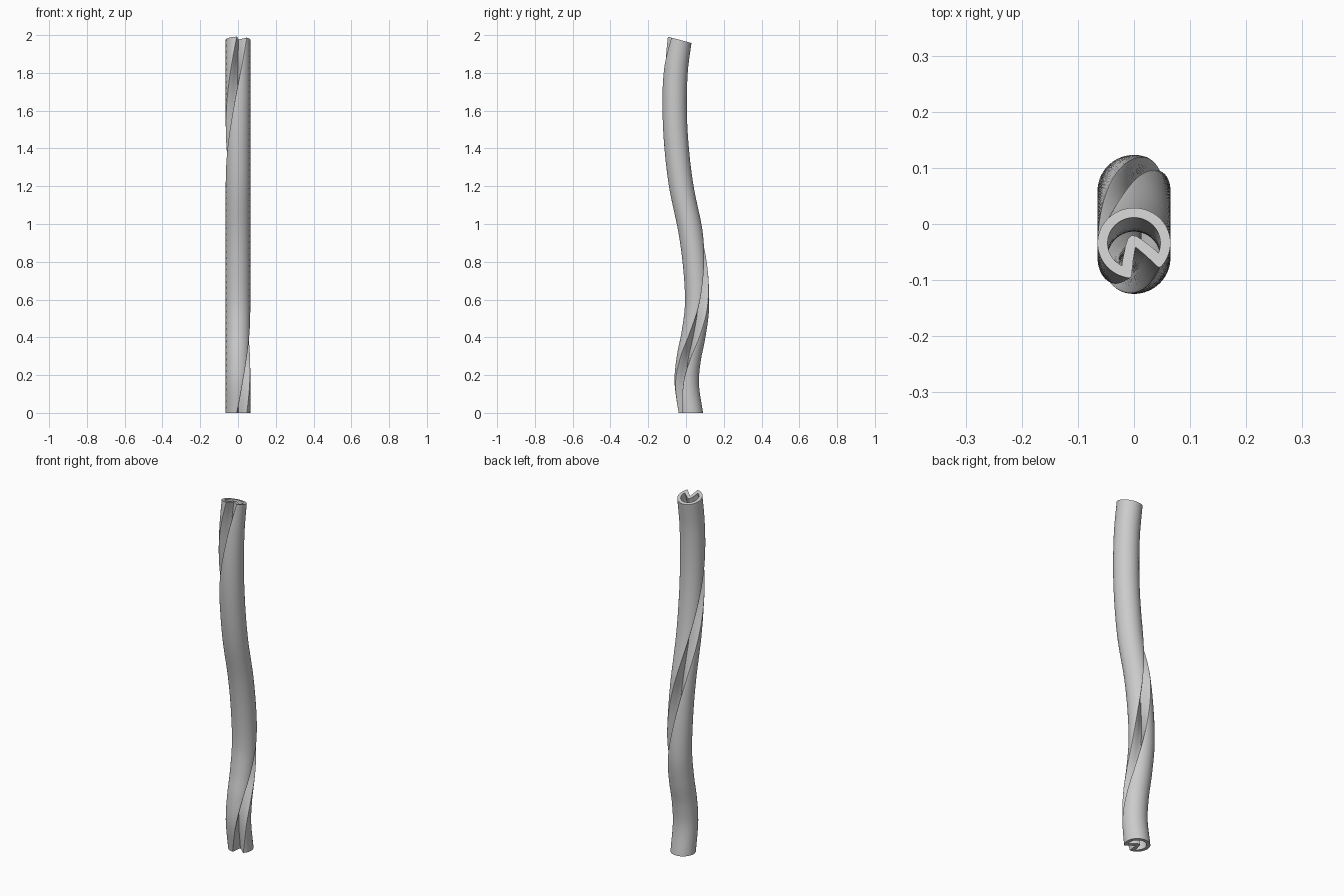
import bpy, math

if "Cube" in bpy.data.objects:
    bpy.data.objects.remove(bpy.data.objects["Cube"])

# Centre path (y, z), wavy in the y-z plane
PATH = [(0.025, 0.0), (0.004, 0.16), (0.015, 0.29), (0.039, 0.41), (0.058, 0.56),
        (0.052, 0.74), (0.026, 0.95), (-0.025, 1.2), (-0.051, 1.42),
        (-0.06, 1.62), (-0.054, 1.82), (-0.034, 1.975)]
RINGS = 110
ARC = 26


def path_point(t):
    """Non-uniform cubic through the path points; returns y, z and slope dy/dz."""
    z = t * PATH[-1][1]
    n = len(PATH)

    def slope(i):
        a, b = PATH[max(i - 1, 0)], PATH[min(i + 1, n - 1)]
        return (b[0] - a[0]) / (b[1] - a[1])
    i = next((k for k in range(n - 1) if z <= PATH[k + 1][1]), n - 2)
    (y0, z0), (y1, z1) = PATH[i], PATH[i + 1]
    h = z1 - z0
    s = (z - z0) / h
    m0, m1 = slope(i) * h, slope(i + 1) * h
    y = ((2*s**3 - 3*s**2 + 1) * y0 + (s**3 - 2*s**2 + s) * m0
         + (3*s**2 - 2*s**3) * y1 + (s**3 - s**2) * m1)
    return y, z, slope(i) * (1 - s) + slope(i + 1) * s


def mirrored_loop(start, radius, first_angle):
    """Half outline from the notch to the far side, mirrored to a closed loop."""
    half = list(start)
    for k in range(ARC + 1):
        a = math.radians(first_angle + (180 - first_angle) * k / ARC)
        half.append((radius * math.cos(a), radius * math.sin(a)))
    return half + [(x, -y) for x, y in half[-2:0:-1]]


# Cross-section: thin-walled tube with a deep V notch facing +x
outer = mirrored_loop([(.008, 0), (.011, .002), (.03, .0125), (.055, .0245), (.058, .028)], .065, 30)
inner = mirrored_loop([(-.015, 0), (-.011, .008), (-.001, .0155), (.016, .026), (.027, .0325)], .047, 47)
N = len(outer)

# Sweep with one full twist
verts, faces = [], []
base_tilt = math.atan(path_point(0)[2])
for r in range(RINGS + 1):
    t = r / RINGS
    cy, cz, sl = path_point(t)
    tilt = math.atan(sl) - base_tilt
    a = math.radians(-70 + 360 * t)
    for px, py in outer + inner:
        x = px * math.cos(a) - py * math.sin(a)
        y = px * math.sin(a) + py * math.cos(a)
        verts.append((x, cy + y * math.cos(tilt), cz - y * math.sin(tilt)))

for r in range(RINGS):
    b, c = r * 2 * N, (r + 1) * 2 * N
    for i in range(N):
        j = (i + 1) % N
        faces.append((b + i, b + j, c + j, c + i))
        faces.append((b + N + j, b + N + i, c + N + i, c + N + j))

# Open end rims
e = RINGS * 2 * N
for i in range(N):
    j = (i + 1) % N
    faces.append((j, i, N + i, N + j))
    faces.append((e + i, e + j, e + N + j, e + N + i))

mesh = bpy.data.meshes.new("twisted_tube")
mesh.from_pydata(verts, [], faces)
mesh.update()
tube = bpy.data.objects.new("twisted_tube", mesh)
bpy.context.collection.objects.link(tube)
bpy.context.view_layer.objects.active = tube
tube.select_set(True)
bpy.ops.object.shade_smooth_by_angle(angle=math.radians(35))
